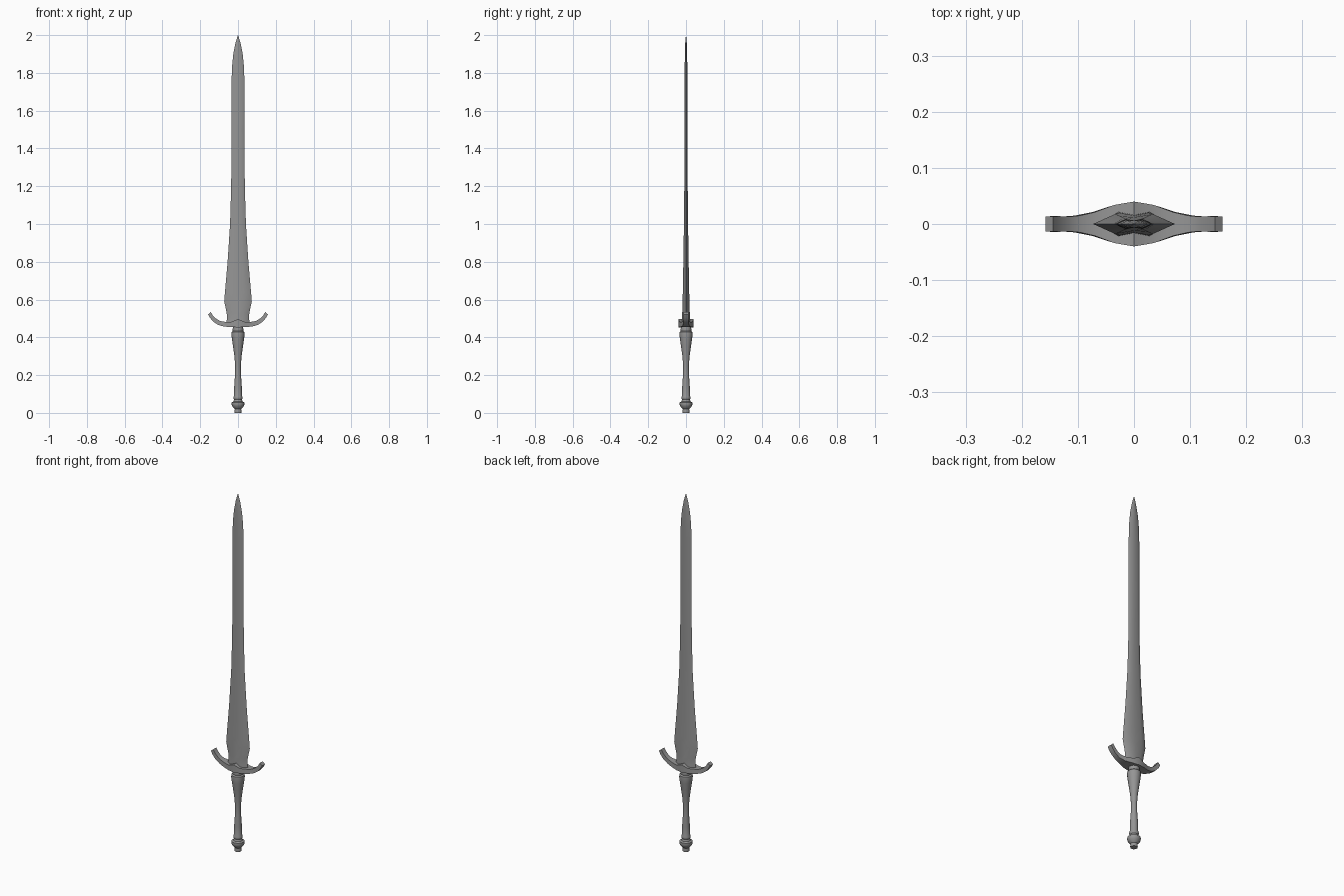
import bpy, bmesh, math

# Dark steel shared by every part
steel = bpy.data.materials.new("dark_steel")
steel.diffuse_color = (0.3, 0.3, 0.3, 1)


def loft(name, rings, smooth=35):
    """Skin a list of equal-length point rings and cap both ends."""
    bm = bmesh.new()
    loops = [[bm.verts.new(p) for p in ring] for ring in rings]
    n = len(loops[0])
    for a, b in zip(loops, loops[1:]):
        for i in range(n):
            j = (i + 1) % n
            bm.faces.new((a[i], a[j], b[j], b[i]))
    bm.faces.new(loops[0][::-1])
    bm.faces.new(loops[-1])
    bmesh.ops.recalc_face_normals(bm, faces=bm.faces)
    mesh = bpy.data.meshes.new(name)
    bm.to_mesh(mesh)
    bm.free()
    mesh.materials.append(steel)
    ob = bpy.data.objects.new(name, mesh)
    bpy.context.collection.objects.link(ob)
    bpy.ops.object.select_all(action='DESELECT')
    ob.select_set(True)
    bpy.context.view_layer.objects.active = ob
    bpy.ops.object.shade_smooth_by_angle(angle=math.radians(smooth))
    return ob


def lathe(name, profile, sides=16):
    """Round part from (radius, z) pairs."""
    return loft(name, [[(r * math.cos(i * math.tau / sides),
                         r * math.sin(i * math.tau / sides), z)
                        for i in range(sides)] for r, z in profile])


# Blade: fullered hexagonal section (z, half width, half thickness, fuller depth ratio)
blade = [(0.47, 0.064, 0.022, 0.75), (0.50, 0.058, 0.021, 0.75),
         (0.53, 0.060, 0.020, 0.75), (0.59, 0.073, 0.018, 0.7),
         (0.64, 0.069, 0.017, 0.7), (0.80, 0.055, 0.014, 0.65),
         (1.00, 0.042, 0.011, 0.65), (1.20, 0.036, 0.009, 0.65),
         (1.50, 0.034, 0.009, 0.7), (1.75, 0.034, 0.008, 0.8),
         (1.83, 0.032, 0.007, 0.9), (1.90, 0.025, 0.006, 1.0),
         (1.96, 0.013, 0.004, 1.0), (2.00, 0.0006, 0.0005, 1.0)]
rings = []
for z, w, t, f in blade:
    half = [(w, 0), (0.45 * w, t), (0, t * f), (-0.45 * w, t)]
    rings.append([(x, y, z) for x, y in half] + [(-x, -y, z) for x, y in half])
loft("blade", rings, 50)

# Crossguard: rectangular section (x bottom, z bottom, x top, z top, half depth)
side = [(0.158, 0.522, 0.144, 0.534, 0.013), (0.148, 0.503, 0.134, 0.517, 0.014),
        (0.130, 0.482, 0.116, 0.499, 0.013), (0.105, 0.466, 0.096, 0.487, 0.015),
        (0.075, 0.457, 0.070, 0.482, 0.021), (0.035, 0.454, 0.035, 0.482, 0.034)]
centre = [(0, 0.453, 0, 0.496, 0.040)]
left = [(-a, b, -c, d, h) for a, b, c, d, h in side]
loft("crossguard", [[(a, -h, b), (a, h, b), (c, h, d), (c, -h, d)]
                    for a, b, c, d, h in left + centre + side[::-1]])

# Collar under the guard
lathe("collar", [(0.024, 0.42), (0.028, 0.433), (0.028, 0.445), (0.026, 0.458)])

# Waisted grip
lathe("grip", [(0.020, 0.070), (0.024, 0.076), (0.024, 0.084), (0.021, 0.092),
               (0.020, 0.14), (0.016, 0.20), (0.015, 0.25), (0.019, 0.30),
               (0.026, 0.35), (0.032, 0.39), (0.035, 0.415), (0.034, 0.427),
               (0.027, 0.434)])

# Pommel with foot
lathe("pommel", [(0.018, 0.0), (0.019, 0.006), (0.017, 0.020), (0.022, 0.025),
                 (0.031, 0.036), (0.034, 0.046), (0.033, 0.056), (0.024, 0.061),
                 (0.019, 0.075)])
